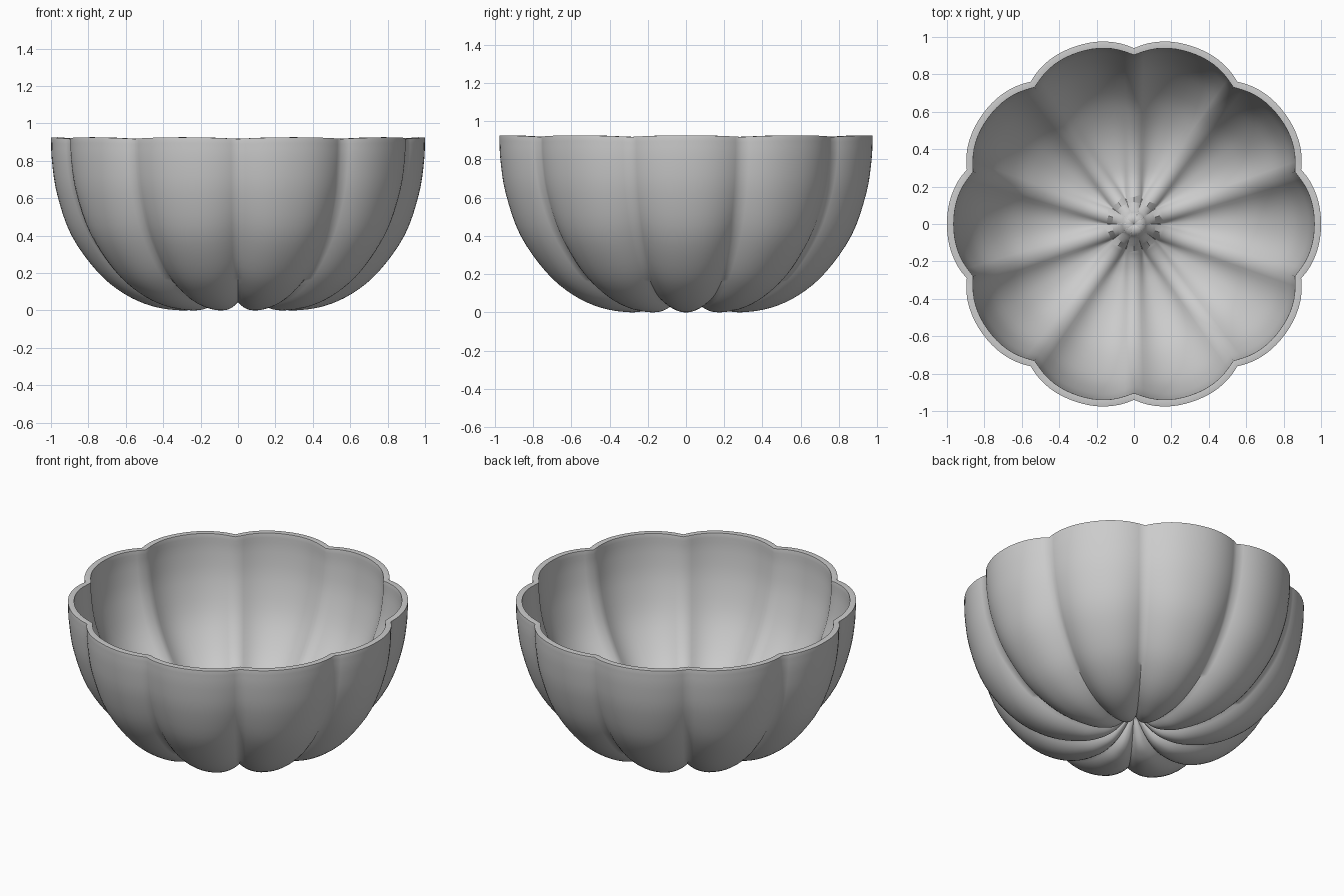
import bpy, bmesh, math
from mathutils import Vector

if "Cube" in bpy.data.objects:
    bpy.data.objects.remove(bpy.data.objects["Cube"])

LOBES = 10        # ribs around the bowl
PER_LOBE = 16     # columns per rib
STEPS = 4         # rows between profile points

# (radius, height) from the bottom dimple to the rim: rib crest and groove
CREST = [(.03, .165), (.07, .11), (.13, .05), (.20, .016), (.30, 0), (.46, .023),
         (.61, .09), (.75, .205), (.89, .40), (.967, .62), (.995, .80), (1.0, .925)]
GROOVE = [(.028, .168), (.055, .145), (.11, .10), (.18, .062), (.28, .045), (.42, .066),
          (.555, .13), (.69, .24), (.825, .43), (.905, .63), (.935, .80), (.94, .917)]


def smooth_curve(points):
    """Catmull-Rom curve through the points."""
    p = [Vector(q) for q in points]
    p = [2 * p[0] - p[1]] + p + [2 * p[-1] - p[-2]]
    out = []
    for i in range(1, len(p) - 2):
        a, b, c, d = p[i - 1:i + 3]
        for k in range(STEPS):
            t = k / STEPS
            out.append(0.5 * (2 * b + (c - a) * t + (2 * a - 5 * b + 4 * c - d) * t * t
                              + (3 * b - a - 3 * c + d) * t ** 3))
    return out + [p[-2]]


# Ribbed outer skin
bm = bmesh.new()
n = LOBES * PER_LOBE
rows = []
for crest, groove in zip(smooth_curve(CREST), smooth_curve(GROOVE)):
    row = []
    for j in range(n):
        angle = 2 * math.pi * j / n
        t = abs((j / PER_LOBE + 0.5) % 1 - 0.5) * 2   # 0 at crest, 1 in groove
        r, z = crest.lerp(groove, t ** 2.3)
        row.append(bm.verts.new((r * math.cos(angle), r * math.sin(angle), z)))
    rows.append(row)
for lo, hi in zip(rows, rows[1:]):
    for j in range(n):
        k = (j + 1) % n
        bm.faces.new((lo[j], lo[k], hi[k], hi[j]))

# Small cap in the middle of the dimple
centre = bm.verts.new((0, 0, .17))
for j in range(n):
    bm.faces.new((centre, rows[0][(j + 1) % n], rows[0][j]))

mesh = bpy.data.meshes.new("ribbed_bowl")
bm.to_mesh(mesh)
bm.free()
bowl = bpy.data.objects.new("ribbed_bowl", mesh)
bpy.context.collection.objects.link(bowl)
bpy.context.view_layer.objects.active = bowl
bowl.select_set(True)
bpy.ops.object.shade_smooth()

# Wall thickness and rounded rim
wall = bowl.modifiers.new("wall", 'SOLIDIFY')
wall.thickness = 0.036
wall.offset = -1
rim = bowl.modifiers.new("rim", 'BEVEL')
rim.width = 0.012
rim.segments = 3
rim.limit_method = 'ANGLE'
rim.angle_limit = math.radians(70)
